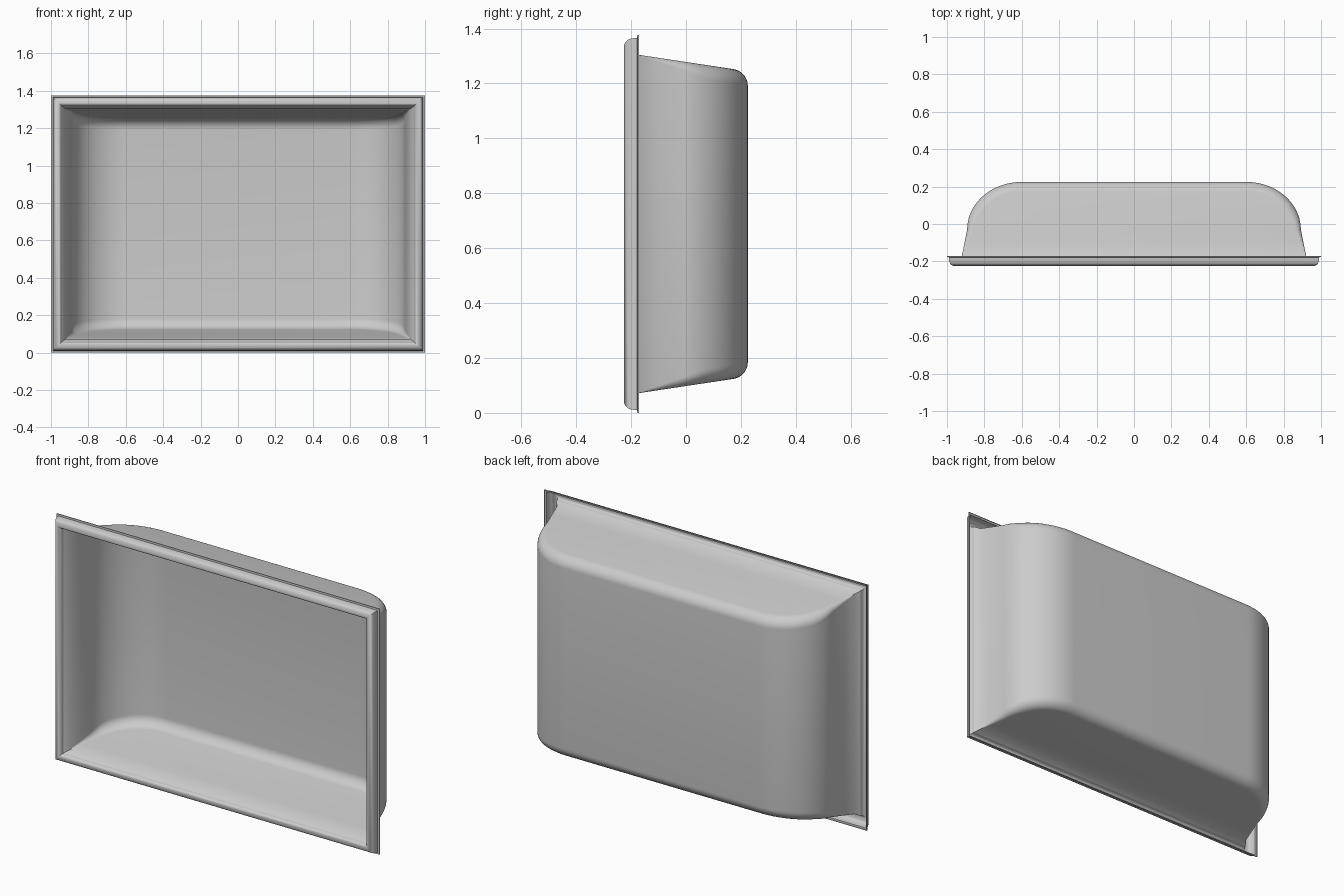
import bpy
import math

if "Cube" in bpy.data.objects:
    bpy.data.objects.remove(bpy.data.objects["Cube"], do_unlink=True)

HALF_H = 0.688       # half the overall height
MOUTH, BACK = -0.2, 0.225

grey = bpy.data.materials.new("plain grey")
grey.use_nodes = True
colour = (0.6, 0.6, 0.6, 1)
grey.diffuse_color = colour
grey.node_tree.nodes["Principled BSDF"].inputs["Base Color"].default_value = colour


def make_object(name, verts, faces, angle):
    mesh = bpy.data.meshes.new(name)
    mesh.from_pydata(verts, [], faces)
    mesh.materials.append(grey)
    obj = bpy.data.objects.new(name, mesh)
    bpy.context.collection.objects.link(obj)
    bpy.ops.object.select_all(action='DESELECT')
    obj.select_set(True)
    bpy.context.view_layer.objects.active = obj
    bpy.ops.object.mode_set(mode='EDIT')
    bpy.ops.mesh.select_all(action='SELECT')
    bpy.ops.mesh.remove_doubles(threshold=0.0001)
    bpy.ops.mesh.normals_make_consistent(inside=False)
    bpy.ops.object.mode_set(mode='OBJECT')
    bpy.ops.object.shade_smooth_by_angle(angle=math.radians(angle))
    return obj


def bridge(rings):
    """Quads between successive closed rings of equal length."""
    n = len(rings[0])
    return [(i * n + j, i * n + (j + 1) % n, (i + 1) * n + (j + 1) % n, (i + 1) * n + j)
            for i in range(len(rings) - 1) for j in range(n)]


# Frame: hollow rounded moulding mitred round the opening (inset from edge, depth)
profile = [(0, -0.172), (0, -0.177), (0.01, -0.178), (0.012, -0.2),
           (0.017, -0.212), (0.025, -0.22), (0.035, -0.225), (0.045, -0.224),
           (0.052, -0.218), (0.055, -0.21), (0.057, MOUTH)]
rings = [[(sx * (1 - d), y, HALF_H + sz * (HALF_H - d))
          for sx, sz in ((1, -1), (1, 1), (-1, 1), (-1, -1))] for d, y in profile]
make_object("front_frame", [v for r in rings for v in r], bridge(rings), 40)

# Basin plan: splayed side, then an elliptical sweep into the flat back
plan = [(0.943, MOUTH), (0.921, -0.172), (0.906, -0.1), (0.892, -0.03)]
STEPS = 20
for i in range(1, STEPS + 1):
    a = math.pi / 2 * i / STEPS
    plan.append((0.6 + 0.292 * math.cos(a), -0.03 + (BACK + 0.03) * math.sin(a)))


def floor_height(y):
    if y < -0.172:
        return 0.057 + 0.015 * (y - MOUTH) / 0.028
    return 0.072 + 0.056 * (y + 0.172) / 0.372


# Each column stands on the plan curve with a fillet that grows with depth
FILLET = 8
columns = []
for i, (x, y) in enumerate(plan):
    x0, y0 = plan[max(i - 1, 0)]
    x1, y1 = plan[min(i + 1, len(plan) - 1)]
    length = math.hypot(x1 - x0, y1 - y0)
    nx, ny = -(y1 - y0) / length, (x1 - x0) / length
    if i == len(plan) - 1:
        nx, ny = 0, -1
    radius = 0.001 + 0.05 * min(1, max(0, (y + 0.172) / 0.25))
    lower = []
    for k in range(FILLET + 1):
        a = math.pi / 2 * k / FILLET
        inset = radius * (1 - math.sin(a))
        px, py = x + nx * inset, y + ny * inset
        lower.append((px, py, floor_height(py) + radius * (1 - math.cos(a))))
    upper = [(px, py, 2 * HALF_H - pz) for px, py, pz in reversed(lower)]
    columns.append(lower + upper)

rings = [col + [(-x, y, z) for x, y, z in reversed(col)] for col in columns]
n = len(rings[0])
start = (len(rings) - 1) * n
back_faces = [(start + j, start + j + 1, start + n - 2 - j, start + n - 1 - j)
              for j in range(n // 2 - 1)]
make_object("recessed_basin", [v for r in rings for v in r],
            bridge(rings) + back_faces, 35)
